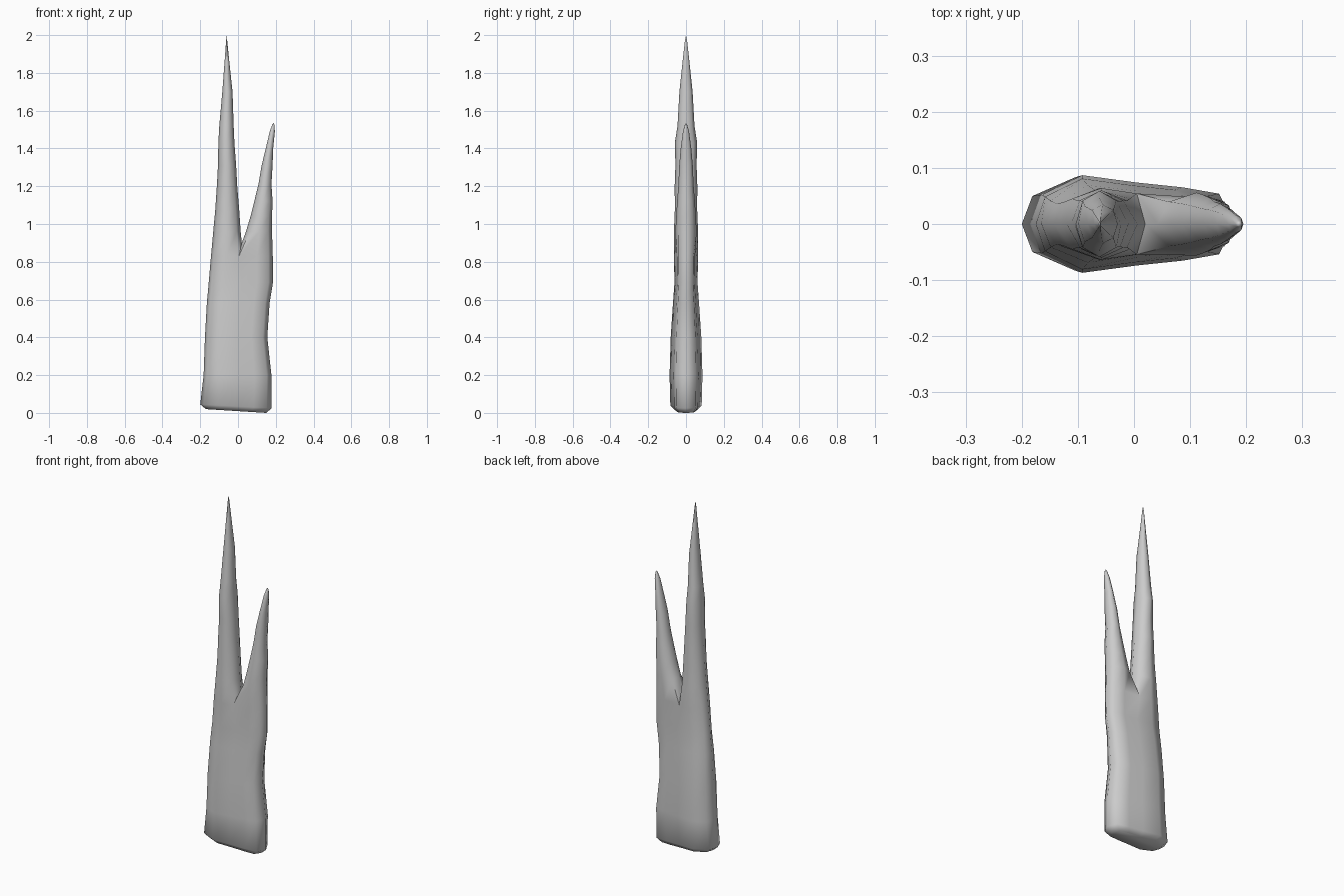
import bpy, bmesh, math

if "Cube" in bpy.data.objects:
    bpy.data.objects.remove(bpy.data.objects["Cube"])

bm = bmesh.new()

# Body cross-section: (fraction across x, fraction of half depth), front half left to right
HALF = [(0, 0), (.05, .6), (.25, 1), (.52, .85), (.75, .75), (.93, .62), (1, 0)]

# Body levels: z, left x, right x, half depth, drop towards the right
BODY = [(.02, -.17, .15, .06, .02), (.045, -.2, .178, .083, .02), (.2, -.182, .177, .087, 0),
        (.4, -.175, .155, .081, 0), (.58, -.165, .167, .069, 0), (.69, -.155, .185, .061, 0),
        (.83, -.143, .184, .064, 0)]

# Spike levels: z, left x, right x, half depth
TALL = [(.96, -.131, .014, .064), (1.08, -.12, .006, .059), (1.2, -.112, -.004, .06),
        (1.31, -.106, -.01, .056), (1.43, -.104, -.019, .059), (1.52, -.099, -.023, .045),
        (1.7, -.083, -.029, .035), (1.86, -.071, -.046, .018), (1.97, -.063, -.057, .006)]
SHORT = [(.96, .042, .18, .056), (1.04, .066, .18, .052), (1.12, .086, .183, .047),
         (1.21, .108, .177, .04), (1.31, .125, .183, .036), (1.4, .147, .186, .028),
         (1.49, .168, .195, .016), (1.525, .181, .193, .006)]


def bridge(a, b):
    n = len(a)
    for i in range(n):
        j = (i + 1) % n
        bm.faces.new((a[i], a[j], b[j], b[i]))


def body_ring(z, x0, x1, d, drop):
    pts = [(u, -v) for u, v in HALF] + [(u, v) for u, v in HALF[-2:0:-1]]
    return [bm.verts.new((x0 + (x1 - x0) * u, d * v, z - drop * u)) for u, v in pts]


def spike(root, levels, start, tip):
    # Octagonal rings following the root loop, closed to a point
    prev = root
    for z, x0, x1, d in levels:
        c, r = (x0 + x1) / 2, (x1 - x0) / 2
        ring = []
        for i in range(8):
            a = math.radians(start + 45 * i)
            ring.append(bm.verts.new((c + r * math.cos(a), d * math.sin(a), z)))
        bridge(prev, ring)
        prev = ring
    top = bm.verts.new(tip)
    for i in range(8):
        bm.faces.new((prev[i], prev[(i + 1) % 8], top))


# Flattened trunk with closed base
rings = [body_ring(*level) for level in BODY]
for a, b in zip(rings, rings[1:]):
    bridge(a, b)
bm.faces.new(rings[0][::-1])

# Fork: a saddle vertex divides the top loop into two roots
top = rings[-1]
top[3].co.x = top[9].co.x = 0.005
saddle = bm.verts.new((.02, 0, .9))
left_root = [top[i] for i in (9, 10, 11, 0, 1, 2, 3)] + [saddle]
right_root = [top[i] for i in (3, 4, 5, 6, 7, 8, 9)] + [saddle]
spike(left_root, TALL, 45, (-.06, 0, 2))
spike(right_root, SHORT, 225, (.187, 0, 1.535))

bmesh.ops.recalc_face_normals(bm, faces=bm.faces)
mesh = bpy.data.meshes.new("forked_spike")
bm.to_mesh(mesh)
bm.free()
obj = bpy.data.objects.new("forked_spike", mesh)
bpy.context.collection.objects.link(obj)

bpy.context.view_layer.objects.active = obj
obj.select_set(True)
bpy.ops.object.shade_smooth_by_angle(angle=math.radians(60))
